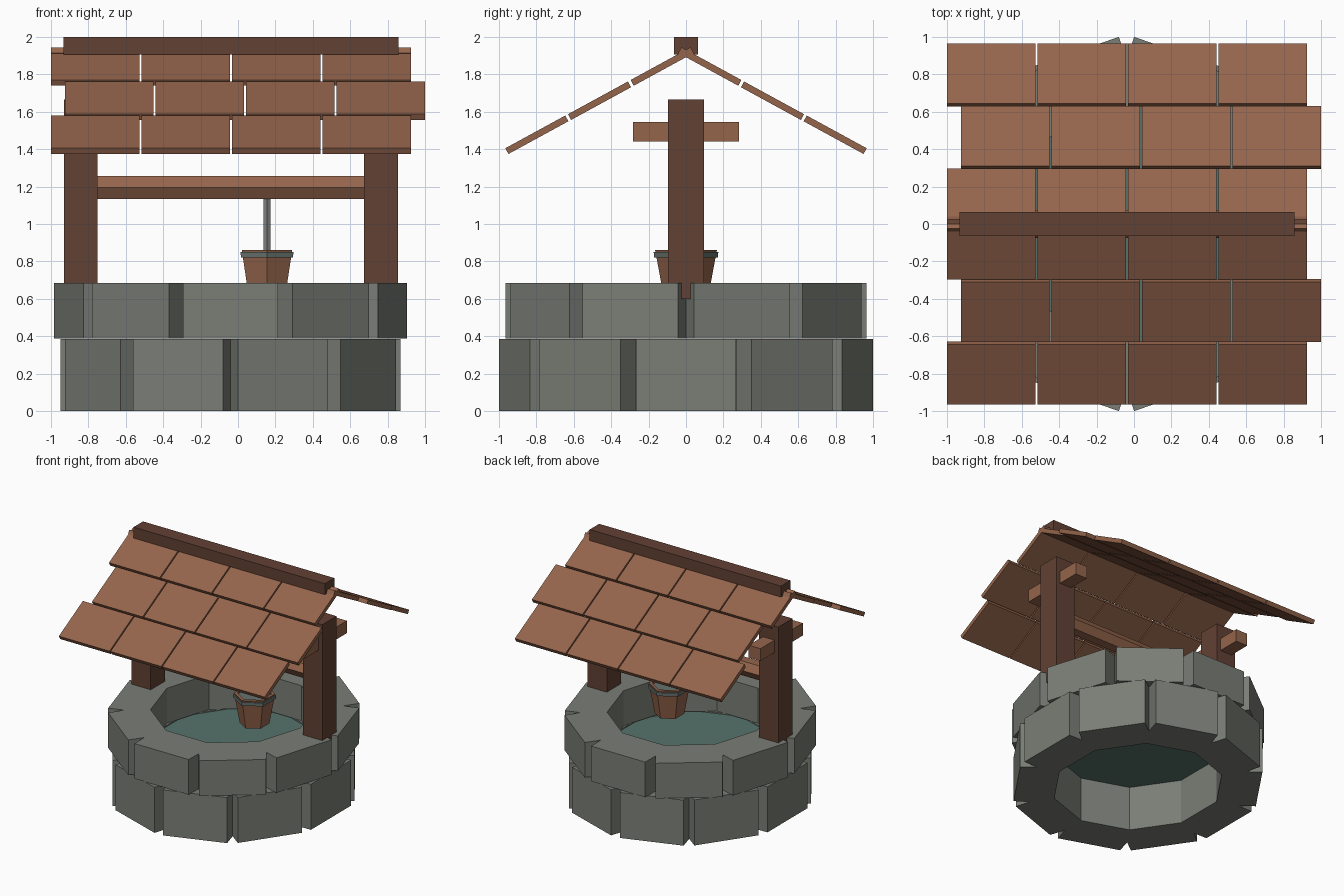
import bpy, bmesh, math
from mathutils import Matrix, Vector

if "Cube" in bpy.data.objects:
    bpy.data.objects.remove(bpy.data.objects["Cube"])

CX = -0.04        # centre of the well along x
SY = 1.06         # the round parts are slightly deeper than wide


def material(name, rgb):
    m = bpy.data.materials.new(name)
    m.diffuse_color = (*rgb, 1)
    m.use_nodes = True
    m.node_tree.nodes["Principled BSDF"].inputs["Base Color"].default_value = m.diffuse_color
    return m


STONE = material("grey stone", (0.195, 0.209, 0.181))
PLANK = material("light wood", (0.30, 0.130, 0.072))
TIMBER = material("dark wood", (0.122, 0.052, 0.034))
WATER = material("teal water", (0.09, 0.168, 0.15))
METAL = material("metal band", (0.135, 0.170, 0.158))
ROPE = material("grey rope", (0.22, 0.23, 0.22))


def finish(name, bm, mat):
    bmesh.ops.recalc_face_normals(bm, faces=bm.faces)
    me = bpy.data.meshes.new(name)
    bm.to_mesh(me)
    bm.free()
    me.materials.append(mat)
    ob = bpy.data.objects.new(name, me)
    bpy.context.collection.objects.link(ob)
    return ob


def box(name, x, y, z, mat):
    bm = bmesh.new()
    size = [b - a for a, b in (x, y, z)]
    mid = [(a + b) / 2 for a, b in (x, y, z)]
    bmesh.ops.create_cube(bm, size=1, matrix=Matrix.Translation(mid) @ Matrix.Diagonal((*size, 1)))
    return finish(name, bm, mat)


def polar(r, ang):
    return Vector((CX + r * math.sin(ang), -r * math.cos(ang) * SY, 0))


def stone_ring(name, z0, z1, turn, inner):
    """Ten flat-faced stones with a V notch at every joint."""
    bm = bmesh.new()
    step = math.tau / 10
    face_r, face_a = math.hypot(0.91, 0.253), math.atan2(0.253, 0.91)
    for k in range(10):
        mid = turn + k * step
        a, b = mid - step / 2, mid + step / 2
        pts = [polar(inner, a), polar(0.825, a), polar(face_r, mid - face_a),
               polar(face_r, mid + face_a), polar(0.825, b), polar(inner, b)]
        low = [bm.verts.new((p.x, p.y, z0)) for p in pts]
        top = [bm.verts.new((p.x, p.y, z1)) for p in pts]
        bm.faces.new(low)
        bm.faces.new(top)
        for i in range(5):      # the joint sides stay open, they are welded below
            if i in (0, 4):
                continue
            bm.faces.new((low[i], low[i + 1], top[i + 1], top[i]))
        bm.faces.new((low[5], low[0], top[0], top[5]))
    bmesh.ops.remove_doubles(bm, verts=bm.verts, dist=1e-4)
    return finish(name, bm, STONE)


def hex_lathe(name, cx, profile, mat):
    """Six-sided turned shape from a list of (radius, height)."""
    bm = bmesh.new()
    rings = []
    for r, z in profile:
        rings.append([bm.verts.new((cx + r * math.sin(i * math.tau / 6),
                                    -r * math.cos(i * math.tau / 6) * SY, z)) for i in range(6)])
    for lo, hi in zip(rings, rings[1:]):
        for i in range(6):
            j = (i + 1) % 6
            bm.faces.new((lo[i], lo[j], hi[j], hi[i]))
    bm.faces.new(rings[0])
    bm.faces.new(rings[-1])
    return finish(name, bm, mat)


# Stone wall: two courses with staggered joints
stone_ring("lower_stone_course", 0.0, 0.385, math.pi / 10, 0.64)
stone_ring("upper_stone_course", 0.388, 0.685, 0.0, 0.625)

# Water surface
bm = bmesh.new()
bm.faces.new([bm.verts.new(polar(0.66, k * math.tau / 10) + Vector((0, 0, 0.375))) for k in range(10)])
water = finish("water", bm, WATER)

# Posts with their short cross arms
for side, x0 in (("left", -0.93), ("right", 0.675)):
    box(side + "_post", (x0, x0 + 0.18), (-0.095, 0.095), (0.6, 1.665), TIMBER)
    xm = x0 + 0.09
    box(side + "_cross_arm", (xm - 0.055, xm + 0.055), (-0.283, 0.283), (1.44, 1.545), PLANK)

# Six-sided axle between the posts
bm = bmesh.new()
ends = []
for x in (-0.76, 0.685):
    ends.append([bm.verts.new((x, 0.07 * SY * math.cos(i * math.tau / 6),
                               1.195 + 0.07 * math.sin(i * math.tau / 6))) for i in range(6)])
for i in range(6):
    j = (i + 1) % 6
    bm.faces.new((ends[0][i], ends[0][j], ends[1][j], ends[1][i]))
bm.faces.new(ends[0])
bm.faces.new(ends[1])
finish("axle", bm, PLANK)

# Rope and bucket
BX = 0.155
hex_lathe("rope", BX, [(0.023, 0.65), (0.023, 1.16)], ROPE)
hex_lathe("bucket", BX, [(0.112, 0.61), (0.156, 0.862), (0.130, 0.862), (0.092, 0.64)], PLANK)
hex_lathe("bucket_band", BX, [(0.140, 0.82), (0.161, 0.82), (0.163, 0.85), (0.140, 0.85)], METAL)

# Roof planks: three rows on each slope, the middle row shifted sideways
SLOPE = Vector((0, 0.878, -0.479))      # down the slope
OUT = Vector((0, 0.479, 0.878))         # away from the slope
LENGTH, THICK, WIDTH, GAP = 0.365, 0.035, 0.4738, 0.01
for side, sign in (("back", 1), ("front", -1)):
    for row, (y_low, z_low, x0) in enumerate([(0.296, 1.770, -1.0), (0.631, 1.587, -0.925),
                                              (0.966, 1.405, -1.0)]):
        low = Vector((0, y_low, z_low))
        section = [low, low - OUT * THICK, low - OUT * THICK - SLOPE * LENGTH, low - SLOPE * LENGTH]
        bm = bmesh.new()
        for n in range(4):
            xa = x0 + n * (WIDTH + GAP)
            a, b = [[bm.verts.new((x, p.y * sign, p.z)) for p in section] for x in (xa, xa + WIDTH)]
            bm.faces.new(a)
            bm.faces.new(b)
            for i in range(4):
                j = (i + 1) % 4
                bm.faces.new((a[i], a[j], b[j], b[i]))
        finish(f"{side}_roof_planks_{row + 1}", bm, PLANK)

# Ridge beam
box("ridge_beam", (-0.933, 0.857), (-0.063, 0.063), (1.907, 2.0), TIMBER)
